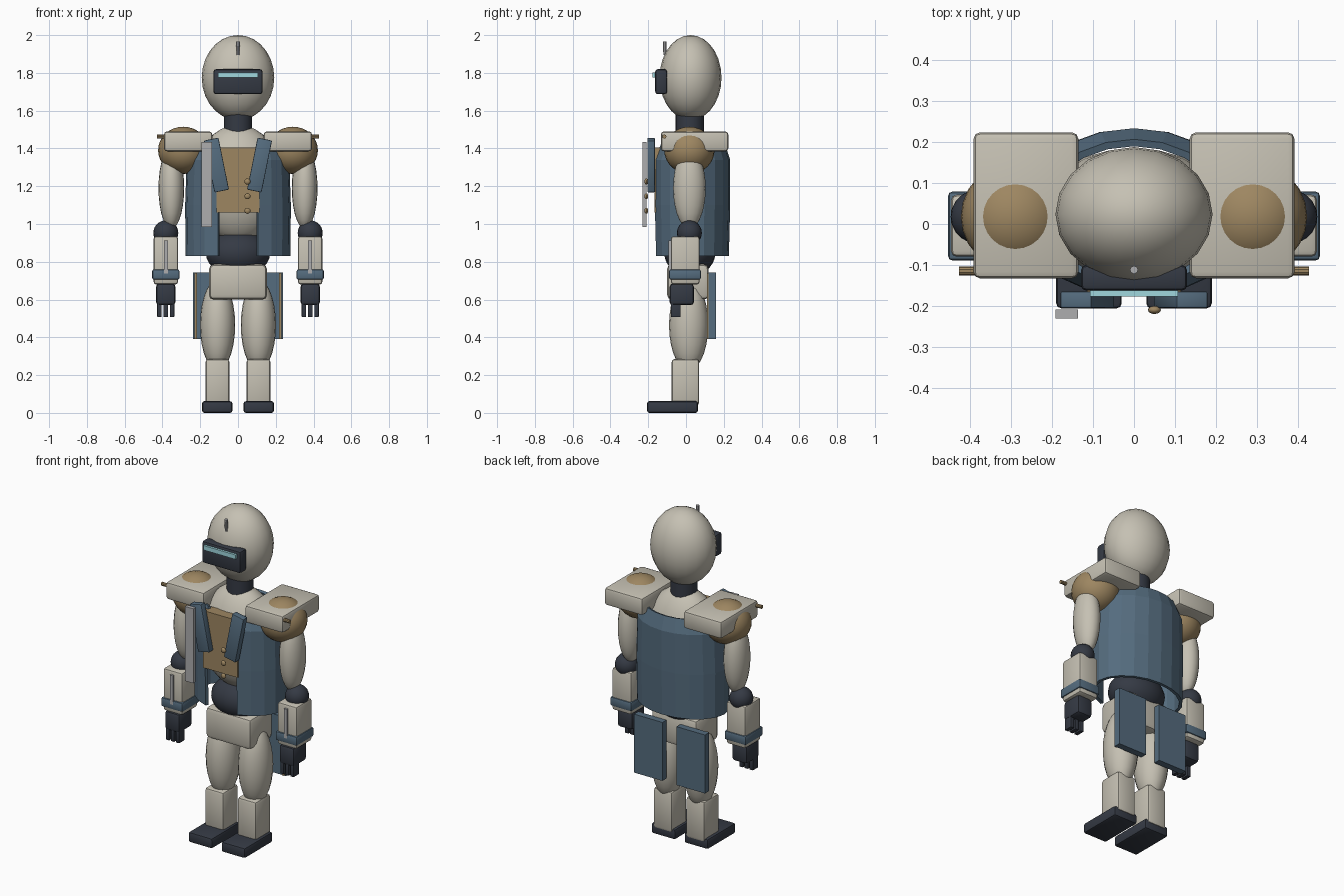
import bpy, bmesh, math
from mathutils import Matrix

if "Cube" in bpy.data.objects:
    bpy.data.objects.remove(bpy.data.objects["Cube"])

def mat(name, c):
    m = bpy.data.materials.new(name)
    m.diffuse_color = (*c, 1)
    m.use_nodes = True
    m.node_tree.nodes["Principled BSDF"].inputs["Base Color"].default_value = m.diffuse_color
    return m

CREAM = mat("cream", (0.56, 0.53, 0.45))
BROWN = mat("tan", (0.34, 0.24, 0.12))
DARK = mat("dark", (0.035, 0.042, 0.058))
BLUE = mat("blue", (0.09, 0.15, 0.21))
GLOW = mat("glow", (0.35, 0.68, 0.73))
GREY = mat("metal", (0.42, 0.42, 0.43))

def finish(name, bm, m, smooth=True):
    me = bpy.data.meshes.new(name)
    bmesh.ops.recalc_face_normals(bm, faces=bm.faces)
    bm.to_mesh(me)
    bm.free()
    ob = bpy.data.objects.new(name, me)
    bpy.context.collection.objects.link(ob)
    me.materials.append(m)
    if smooth:
        bpy.ops.object.select_all(action='DESELECT')
        bpy.context.view_layer.objects.active = ob
        ob.select_set(True)
        bpy.ops.object.shade_smooth_by_angle(angle=math.radians(35))
    return ob

def box(name, x, y, z, m, bevel=0.0, tilt=0.0):
    """Box from (min, max) ranges; tilt turns it about its own y axis."""
    bm = bmesh.new()
    bmesh.ops.create_cube(bm, size=1)
    bmesh.ops.scale(bm, verts=bm.verts, vec=[abs(r[1] - r[0]) for r in (x, y, z)])
    if bevel:
        bmesh.ops.bevel(bm, geom=bm.edges[:], offset=bevel, segments=2,
                        profile=0.5, affect='EDGES')
    ob = finish(name, bm, m, smooth=bool(bevel))
    ob.location = [sum(r) / 2 for r in (x, y, z)]
    ob.rotation_euler.y = tilt
    return ob

def ball(name, c, r, m, seg=20, rings=14):
    bm = bmesh.new()
    bmesh.ops.create_uvsphere(bm, u_segments=seg, v_segments=rings, radius=1)
    bmesh.ops.scale(bm, verts=bm.verts, vec=r)
    ob = finish(name, bm, m)
    ob.location = c
    return ob

def rod(name, c, r1, r2, depth, m, axis='Z', seg=16):
    bm = bmesh.new()
    rot = Matrix.Rotation(math.pi / 2, 4, 'Y') if axis == 'X' else Matrix()
    bmesh.ops.create_cone(bm, cap_ends=True, segments=seg, radius1=r1, radius2=r2,
                          depth=depth, matrix=rot)
    ob = finish(name, bm, m)
    ob.location = c
    return ob

# Head, visor and neck
ball("head", (0, 0.024, 1.775), (0.192, 0.164, 0.225), CREAM)
box("visor", (-0.13, 0.13), (-0.163, -0.10), (1.687, 1.82), DARK, 0.014)
box("visor_light", (-0.107, 0.107), (-0.177, -0.155), (1.776, 1.803), GLOW)
rod("head_fin", (0, -0.112, 1.93), 0.008, 0.010, 0.07, GREY, seg=8)
rod("neck", (0, 0.02, 1.545), 0.075, 0.075, 0.11, DARK)

# Torso, waist and hips
ball("torso", (0, 0.02, 1.215), (0.24, 0.165, 0.31), CREAM, 24, 16)
ball("waist", (0, 0.02, 0.845), (0.17, 0.135, 0.12), DARK)
box("hips", (-0.153, 0.153), (-0.10, 0.12), (0.60, 0.787), CREAM, 0.025)
box("chest_panel", (-0.115, 0.115), (-0.168, -0.10), (1.06, 1.405), BROWN)
for i, z in enumerate((1.225, 1.147, 1.07)):
    ball(f"button_{i}", (0.05, -0.21, z), (0.016, 0.01, 0.016), BROWN, 12, 8)
box("hanging_strap", (-0.192, -0.137), (-0.231, -0.209), (0.983, 1.433), GREY)

# Open-fronted coat: rings of (z, x radius, y radius), gap facing -y
bm = bmesh.new()
N, rows = 18, []
for z, rx, ry in ((0.83, 0.278, 0.200), (1.10, 0.280, 0.207),
                  (1.34, 0.272, 0.207), (1.42, 0.235, 0.180)):
    gap = math.asin(0.105 / rx)
    row = []
    for i in range(N + 1):
        a = gap + (2 * math.pi - 2 * gap) * i / N
        row.append(bm.verts.new((rx * math.sin(a), 0.027 - ry * math.cos(a), z)))
    rows.append(row)
for lo, hi in zip(rows, rows[1:]):
    for i in range(N):
        bm.faces.new((lo[i], lo[i + 1], hi[i + 1], hi[i]))
coat = finish("coat", bm, BLUE, smooth=False)
sol = coat.modifiers.new("thickness", 'SOLIDIFY')
sol.thickness = 0.018
sol.offset = -1

for s, side in ((-1, "left"), (1, "right")):
    def sbox(name, x, *rest, **kw):
        return box(f"{name}_{side}", (s * x[0], s * x[1]), *rest, **kw)

    def sball(name, c, *rest):
        return ball(f"{name}_{side}", (s * c[0], c[1], c[2]), *rest)

    # Lapel and coat tail
    sbox("lapel", (0.075, 0.153), (-0.205, -0.165), (1.172, 1.452), BLUE, 0.004, tilt=s * 0.2)
    sbox("coat_tail", (0.047, 0.237), (0.118, 0.158), (0.39, 0.743), BLUE)
    sbox("tail_trim", (0.218, 0.231), (0.110, 0.122), (0.392, 0.741), BROWN)

    # Shoulder
    sball("shoulder_joint", (0.290, 0.018, 1.39), (0.133, 0.133, 0.125), BROWN, 24, 16)
    sbox("shoulder_plate", (0.136, 0.392), (-0.133, 0.224), (1.385, 1.49), CREAM, 0.016)
    rod(f"shoulder_peg_{side}", (s * 0.385, -0.115, 1.463), 0.011, 0.011, 0.086, BROWN, 'X', 10)

    # Arm
    sball("upper_arm", (0.353, 0.018, 1.19), (0.068, 0.086, 0.215), CREAM)
    sball("elbow", (0.382, 0.018, 0.953), (0.066, 0.066, 0.066), DARK)
    sbox("forearm", (0.317, 0.447), (-0.08, 0.072), (0.68, 0.935), CREAM, 0.014)
    sbox("cuff", (0.310, 0.454), (-0.089, 0.079), (0.705, 0.76), BLUE, 0.01)
    sbox("forearm_rail", (0.371, 0.391), (-0.092, -0.07), (0.737, 0.913), GREY)

    # Hand and fingers
    sbox("hand", (0.331, 0.434), (-0.087, 0.042), (0.57, 0.685), DARK, 0.018)
    for i in range(3):
        x = 0.349 + 0.0335 * i
        sbox(f"finger_{i}", (x - 0.012, x + 0.012), (-0.08, -0.028), (0.508, 0.60), DARK, 0.003)

    # Leg
    sball("thigh", (0.108, 0.014, 0.465), (0.093, 0.104, 0.24), CREAM)
    sbox("shin", (0.045, 0.172), (-0.076, 0.07), (0.04, 0.285), CREAM, 0.016)
    sbox("foot", (0.030, 0.190), (-0.206, 0.063), (0, 0.062), DARK, 0.012)
